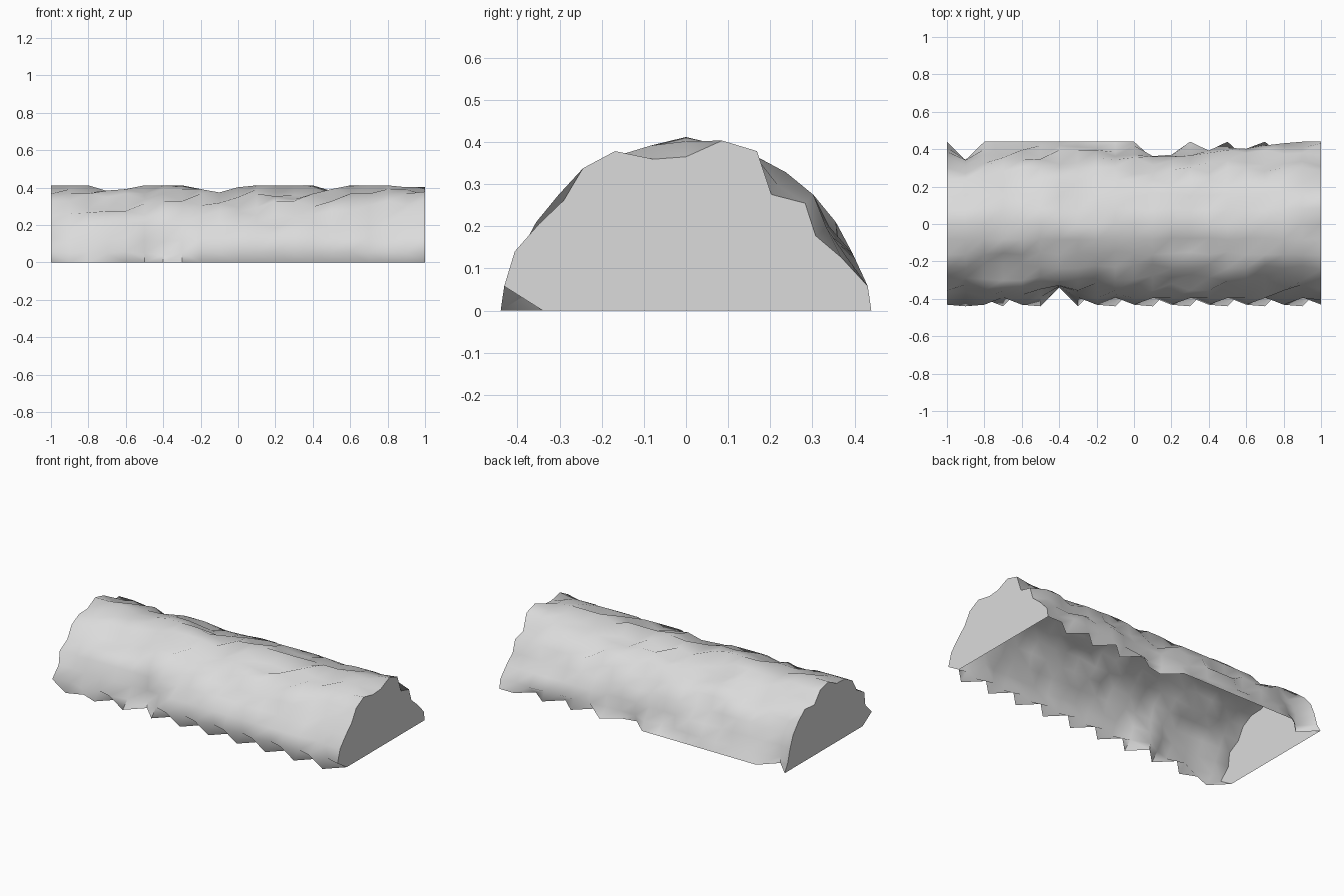
import bpy, bmesh, math, random

if "Cube" in bpy.data.objects:
    bpy.data.objects.remove(bpy.data.objects["Cube"])

random.seed(11)
R, DROP = 0.44, 0.028        # arch radius, circle centre sunk below the ground
ROWS, COLS = 16, 20          # segments around the arch and along its length

# dents read off the right end and the side / top silhouettes
END_DENTS = [.10, 0, 0, .02, .03, 0, 0, .045, .047, 0, 0, .075, .04, .07, .04, 0, 0]
TOP_DENTS = {3: .03, 4: .02, 8: .02, 9: .05, 10: .01, 15: .03, 19: .01}
BACK_DENTS = {1: .10, 11: .09, 12: .07, 14: .09, 16: .09, 18: .08}
SPOTS = {(1, 15): .09, (1, 14): .07, (6, 1): .10, (6, 2): .08,
         (11, 15): .07, (11, 14): .05, (12, 15): .07, (12, 14): .05,
         (14, 15): .04, (16, 15): .03, (18, 15): 0,
         (9, 7): .03, (9, 9): .03, (3, 7): .02, (4, 9): .02}


def dent(col, row):
    """Depth of the inward dent at one grid point."""
    d = random.uniform(.02, .065) if random.random() < 0.55 else 0.012
    if col == COLS:
        return END_DENTS[row]
    if row == 0:                                   # saw-toothed front hem
        return (.04 if col == 2 else .10) if col % 2 == 0 else 0.0
    if row == 1:                                   # opposite teeth just above
        return SPOTS.get((col, row), 0.0 if col % 2 == 0 else .04)
    if row == ROWS:                                # back hem
        return BACK_DENTS.get(col, 0.0)
    if row == ROWS // 2:                           # crest
        return TOP_DENTS.get(col, 0.0)
    return SPOTS.get((col, row), d)


bm = bmesh.new()

# rough arched shell, open underneath, rows running from front hem to back hem
grid = []
for c in range(COLS + 1):
    ring = []
    for r in range(ROWS + 1):
        a = math.pi * (1 - r / ROWS)
        rad = R - dent(c, r)
        z = 0.0 if r in (0, ROWS) else max(0.0, rad * math.sin(a) - DROP)
        ring.append(bm.verts.new((-1 + 2 * c / COLS, rad * math.cos(a), z)))
    grid.append(ring)
for c in range(COLS):
    for r in range(ROWS):
        bm.faces.new((grid[c][r], grid[c + 1][r], grid[c + 1][r + 1], grid[c][r + 1]))

# flat end walls
bm.faces.new(grid[0])
bm.faces.new(grid[COLS][::-1])
bm.normal_update()

mesh = bpy.data.meshes.new("rocky_arch")
bm.to_mesh(mesh)
bm.free()
arch = bpy.data.objects.new("rocky_arch", mesh)
bpy.context.collection.objects.link(arch)

# plain stone colour
stone = bpy.data.materials.new("light grey stone")
stone.diffuse_color = (0.71, 0.71, 0.71, 1)
stone.use_nodes = True
stone.node_tree.nodes["Principled BSDF"].inputs["Base Color"].default_value = stone.diffuse_color
mesh.materials.append(stone)

# smooth rock with crisp end walls
bpy.context.view_layer.objects.active = arch
arch.select_set(True)
bpy.ops.object.shade_smooth_by_angle(angle=math.radians(70))
